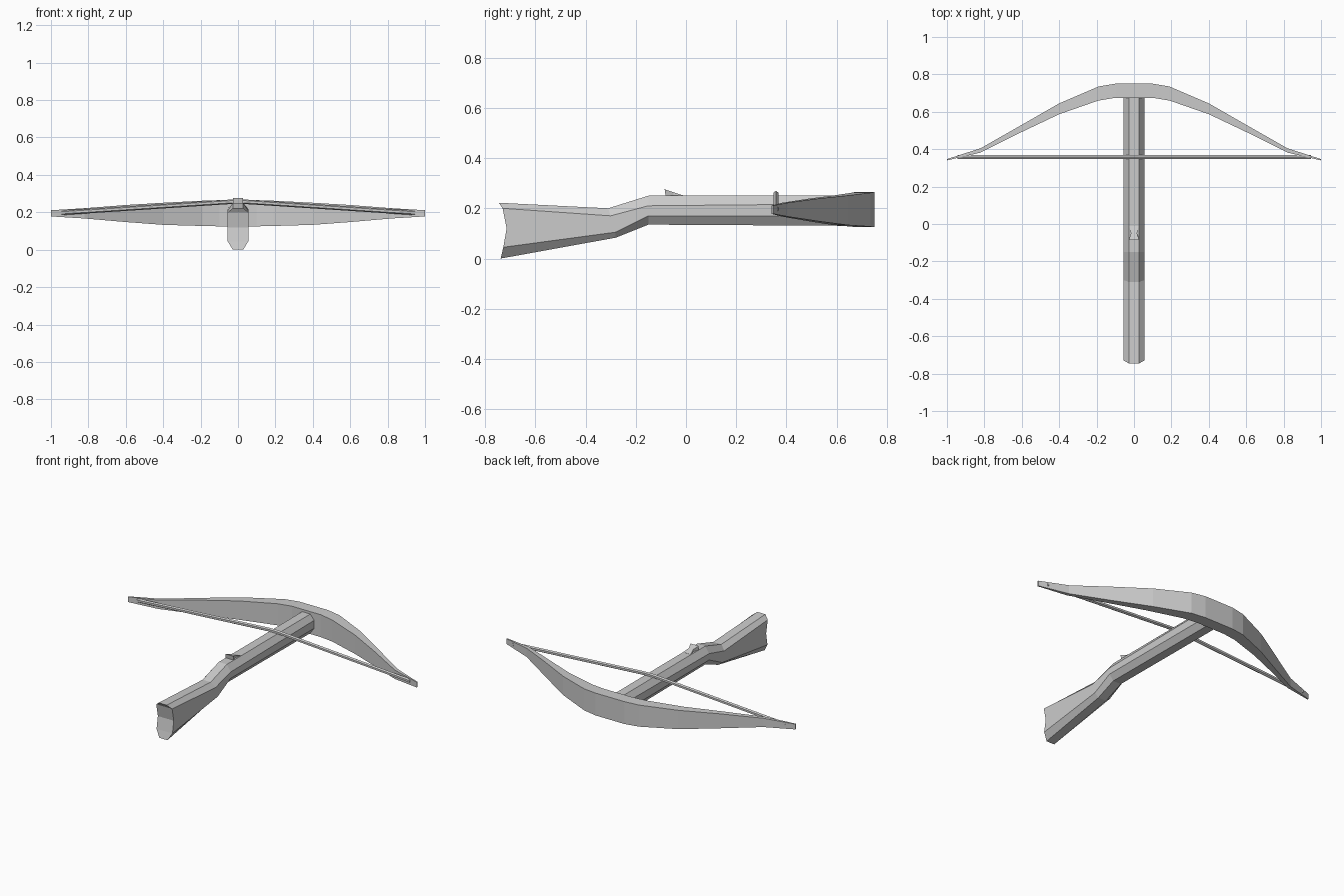
import bpy, bmesh

if "Cube" in bpy.data.objects:
    bpy.data.objects.remove(bpy.data.objects["Cube"])


def make(name, verts, faces):
    me = bpy.data.meshes.new(name)
    me.from_pydata(verts, [], faces)
    bm = bmesh.new()
    bm.from_mesh(me)
    bmesh.ops.recalc_face_normals(bm, faces=bm.faces)
    bm.to_mesh(me)
    bm.free()
    ob = bpy.data.objects.new(name, me)
    bpy.context.collection.objects.link(ob)
    return ob


def loft(name, rings, strip_caps=False):
    # skin equal-sized rings and close both ends
    n = len(rings[0])
    verts = [v for r in rings for v in r]
    faces = []
    for i in range(len(rings) - 1):
        for k in range(n):
            a, b = i * n + k, i * n + (k + 1) % n
            faces.append((a, b, b + n, a + n))
    for base in (0, (len(rings) - 1) * n):
        if strip_caps:
            faces += [(base + k, base + k + 1, base + n - 2 - k, base + n - 1 - k)
                      for k in range(n // 2 - 1)]
        else:
            faces.append(tuple(range(base, base + n)))
    return make(name, verts, faces)


# stock: ring rows are (y, z) of top, upper side, mid side, lower side, bottom
widths = (0.028, 0.055, 0.055, 0.055, 0.028)
stations = [
    [(-0.745, 0.222), (-0.73, 0.20), (-0.714, 0.12), (-0.727, 0.045), (-0.738, 0.0)],
    [(-0.31, 0.20), (-0.30, 0.17), (-0.29, 0.137), (-0.28, 0.105), (-0.28, 0.083)],
    [(-0.15, 0.25), (-0.15, 0.21), (-0.15, 0.19), (-0.15, 0.17), (-0.15, 0.135)],
    [(0.69, 0.25), (0.69, 0.218), (0.69, 0.193), (0.69, 0.168), (0.69, 0.13)],
]
rings = []
for st in stations:
    right = [(w, y, z) for w, (y, z) in zip(widths, st)]
    rings.append(right + [(-x, y, z) for x, y, z in reversed(right)])
loft("stock", rings, strip_caps=True)

# bow limbs: x, back y, front y, bottom z, top z (mirrored in x)
half = [
    (0.10, 0.675, 0.75, 0.125, 0.265),
    (0.19, 0.66, 0.735, 0.127, 0.262),
    (0.40, 0.587, 0.645, 0.133, 0.251),
    (0.60, 0.492, 0.53, 0.148, 0.239),
    (0.82, 0.382, 0.405, 0.167, 0.222),
    (1.00, 0.34, 0.347, 0.178, 0.211),
]
rows = [(-r[0],) + r[1:] for r in reversed(half)] + half
loft("bow", [[(x, b, lo), (x, f, lo), (x, f, hi), (x, b, hi)]
             for x, b, f, lo, hi in rows])

# bowstring: six-sided cord bent over the stock
hexa = [(0.010, 0.006), (0, 0.012), (-0.010, 0.006),
        (-0.010, -0.006), (0, -0.012), (0.010, -0.006)]
loft("bowstring", [[(x, 0.358 + dy, z + dz) for dy, dz in hexa]
                   for x, z in ((-0.945, 0.197), (-0.028, 0.257),
                                (0.028, 0.257), (0.945, 0.197))])

# string catch: waisted wedge on top of the stock
catch = [(-0.085, 0.028, 0.276), (-0.05, 0.016, 0.264), (-0.01, 0.026, 0.251)]
loft("string_catch", [[(-w, max(y, -0.08), 0.24), (w, max(y, -0.08), 0.24), (w, y, z), (-w, y, z)]
                      for y, w, z in catch])
